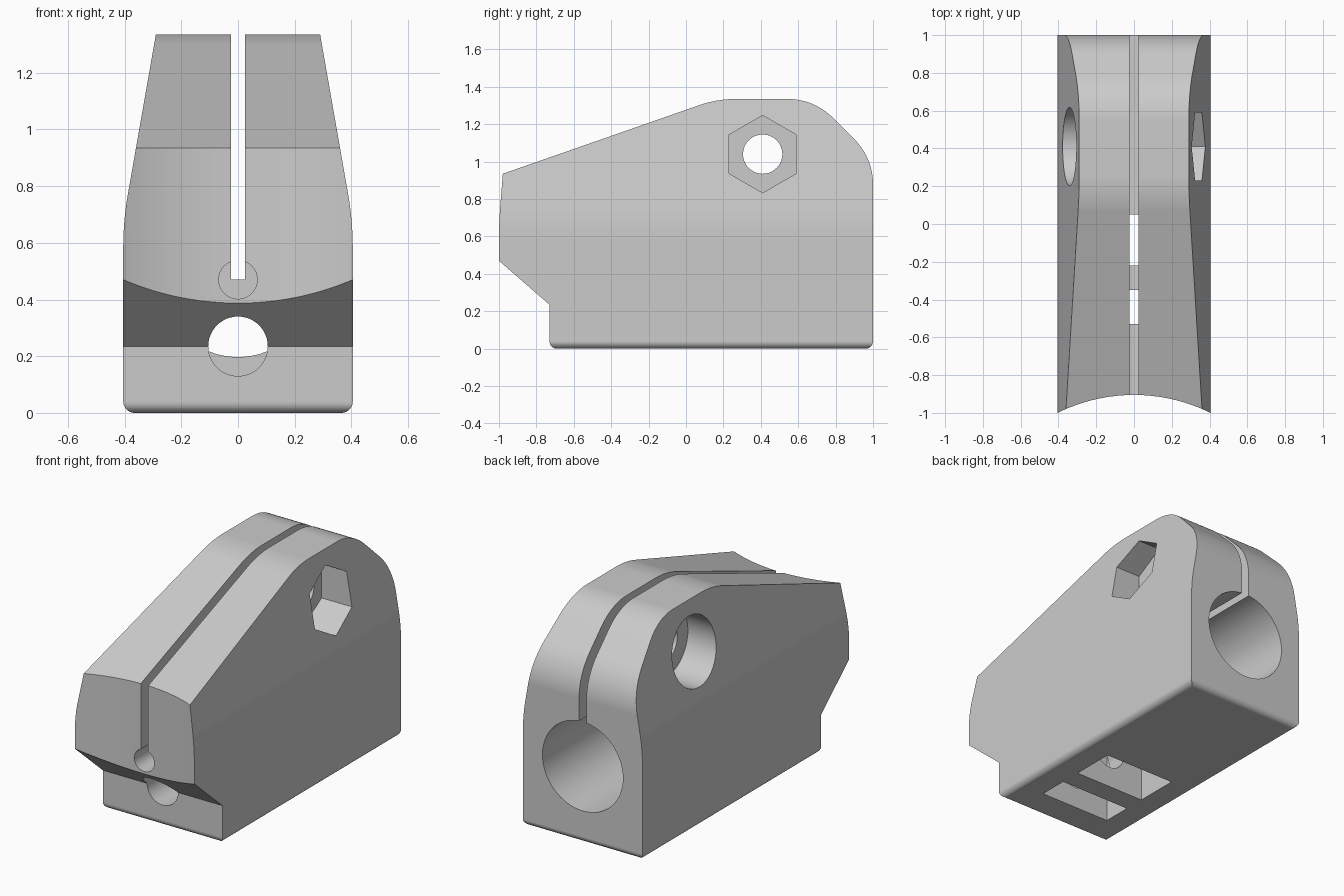
import bpy, bmesh, math
from mathutils import Vector

if "Cube" in bpy.data.objects:
    bpy.data.objects.remove(bpy.data.objects["Cube"])

grey = bpy.data.materials.new("plain_grey")
grey.use_nodes = True
colour = (0.6, 0.6, 0.6, 1)
grey.diffuse_color = colour
grey.node_tree.nodes["Principled BSDF"].inputs["Base Color"].default_value = colour


def rounded(corners, steps=10):
    """Outline from (a, b, radius) corners, each replaced by a fillet arc."""
    out = []
    for i, (a, b, r) in enumerate(corners):
        p = Vector((a, b))
        if r == 0:
            out.append(p)
            continue
        u = (Vector(corners[i - 1][:2]) - p).normalized()
        v = (Vector(corners[(i + 1) % len(corners)][:2]) - p).normalized()
        half = u.angle(v) / 2
        centre = p + (u + v).normalized() * r / math.sin(half)
        start = p + u * r / math.tan(half) - centre
        turn = start.angle_signed(p + v * r / math.tan(half) - centre)
        for k in range(steps + 1):
            t = -turn * k / steps
            out.append(centre + Vector((start.x * math.cos(t) - start.y * math.sin(t),
                                        start.x * math.sin(t) + start.y * math.cos(t))))
    return out


def ring(a, b, r, sides=64, phase=0.0):
    return [(a + r * math.cos(phase + math.tau * k / sides),
             b + r * math.sin(phase + math.tau * k / sides)) for k in range(sides)]


def box(a0, a1, b0, b1):
    return [(a0, b0), (a1, b0), (a1, b1), (a0, b1)]


def prism(name, outline, axis, lo, hi):
    """Extrude an outline along x (y,z), y (x,z) or z (x,y)."""
    place = {"x": lambda a, b, d: (d, a, b),
             "y": lambda a, b, d: (a, d, b),
             "z": lambda a, b, d: (a, b, d)}[axis]
    bm = bmesh.new()
    ends = [[bm.verts.new(place(a, b, d)) for a, b in outline] for d in (lo, hi)]
    n = len(outline)
    bm.faces.new(ends[0])
    bm.faces.new(ends[1])
    for i in range(n):
        j = (i + 1) % n
        bm.faces.new((ends[0][i], ends[0][j], ends[1][j], ends[1][i]))
    bmesh.ops.recalc_face_normals(bm, faces=bm.faces)
    mesh = bpy.data.meshes.new(name)
    bm.to_mesh(mesh)
    bm.free()
    mesh.materials.append(grey)
    obj = bpy.data.objects.new(name, mesh)
    bpy.context.collection.objects.link(obj)
    return obj


def combine(obj, tool, operation="DIFFERENCE"):
    mod = obj.modifiers.new("cut", "BOOLEAN")
    mod.operation, mod.solver, mod.object = operation, "EXACT", tool
    bpy.context.view_layer.objects.active = obj
    bpy.ops.object.modifier_apply(modifier=mod.name)
    bpy.data.objects.remove(tool)


# Block: side outline crossed with the tapering front outline
side = rounded([(-0.73, 0, 0.04), (1, 0, 0.04), (1, 1.02, 0.34), (0.685, 1.335, 0.34),
                (0.166, 1.335, 0.6), (-1.1, 0.893, 0), (-1.1, 0.557, 0), (-0.73, 0.235, 0)])
front = rounded([(-0.405, 0, 0.04), (0.405, 0, 0.04), (0.405, 0.678, 1.1),
                 (0.261, 1.5, 0), (-0.261, 1.5, 0), (-0.405, 0.678, 1.1)])
body = prism("clamp_body", side, "x", -0.6, 0.6)
combine(body, prism("taper", front, "y", -1.5, 1.5), "INTERSECT")

# Hollow nose
combine(body, prism("nose_cut", ring(0, -1.815, 0.91, 128), "z", -1, 2))

# Rear bore, keyhole, lower front hole and clamping slit
combine(body, prism("bore", ring(0, 0.47, 0.273), "y", -0.22, 1.2))
combine(body, prism("keyhole", ring(0, 0.47, 0.068, 32), "y", -1.2, 0))
combine(body, prism("front_hole", ring(0, 0.235, 0.105, 48), "y", -1.2, 0))
combine(body, prism("slit", box(-0.025, 0.025, 0.47, 1.6), "y", -1.2, 1.2))

# Pockets under the block, with a web between them
for y0, y1 in ((-0.53, -0.35), (-0.22, 0.05)):
    combine(body, prism("pocket", box(-0.24, 0.24, y0, y1), "z", -0.2, 0.44))

# Cross bolt hole with a nut recess on one side and a head recess on the other
combine(body, prism("bolt_hole", ring(0.41, 1.04, 0.105, 48), "x", -1, 1))
combine(body, prism("nut_recess", ring(0.41, 1.04, 0.207, 6, math.pi / 6), "x", 0.155, 1))
combine(body, prism("head_recess", ring(0.41, 1.04, 0.207), "x", -1, -0.155))

# Level the upper edge of the nose
for v in body.data.vertices:
    if v.co.y < -0.85 and 0.9 < v.co.z < 1:
        v.co.z = 0.935

bpy.ops.object.select_all(action="DESELECT")
body.select_set(True)
bpy.context.view_layer.objects.active = body
bpy.ops.object.shade_smooth_by_angle(angle=math.radians(25))
weighted = body.modifiers.new("even_shading", "WEIGHTED_NORMAL")
weighted.keep_sharp = True
